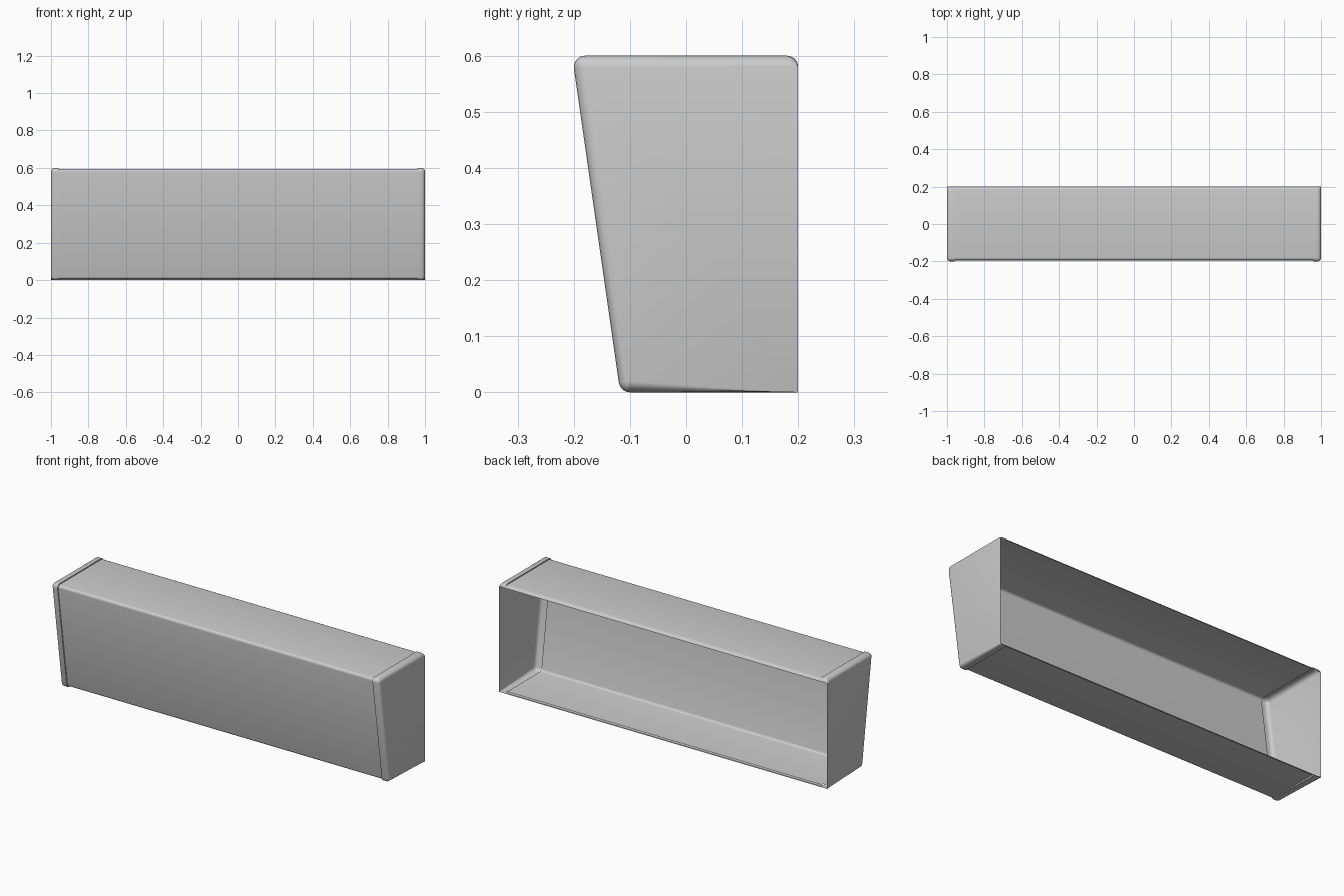
import bpy, bmesh
from math import cos, sin, radians

if "Cube" in bpy.data.objects:
    bpy.data.objects.remove(bpy.data.objects["Cube"])

R = 0.02  # corner radius of the end profile


def arc(cy, cz, ry, rz, a0, a1, n=4):
    return [(cy + ry * cos(radians(a0 + (a1 - a0) * i / n)),
             cz + rz * sin(radians(a0 + (a1 - a0) * i / n))) for i in range(n + 1)]


def profile(d):
    """Open side outline inset by d: back top, over the front, to back bottom."""
    r = R - d
    return (arc(0.18, 0.58, 0.02, r, 0, 90)
            + arc(-0.18, 0.58, r, r, 90, 188)
            + arc(-0.10, 0.02, r, r, 188, 270))


def loft(name, rings, cap_end=False):
    """Skin a list of (x, outline) rings; optionally close the last one."""
    bm = bmesh.new()
    rows = [[bm.verts.new((x, y, z)) for y, z in pts] for x, pts in rings]
    for a, b in zip(rows, rows[1:]):
        for i in range(len(a) - 1):
            bm.faces.new((a[i], a[i + 1], b[i + 1], b[i]))
    if cap_end:
        bm.faces.new(rows[-1])
    bmesh.ops.remove_doubles(bm, verts=bm.verts, dist=1e-5)
    bmesh.ops.recalc_face_normals(bm, faces=bm.faces)
    # open shell: make the front faces point outward
    front = min(bm.faces, key=lambda f: f.calc_center_median().y)
    if front.normal.y > 0:
        bmesh.ops.reverse_faces(bm, faces=bm.faces)
    me = bpy.data.meshes.new(name)
    bm.to_mesh(me)
    bm.free()
    ob = bpy.data.objects.new(name, me)
    bpy.context.collection.objects.link(ob)
    bpy.context.view_layer.objects.active = ob
    ob.select_set(True)
    bpy.ops.object.shade_smooth_by_angle(angle=radians(40))
    ob.select_set(False)
    return ob


# Long cover, open at the back, with a small lip along the bottom rear edge
STEP = 0.006
body = profile(STEP) + [(0.185, STEP), (0.19, 0.0), (0.2, 0.0)]
loft("cover", [(-0.96, body), (0.96, body)])

# End caps: step up from the cover, flange, rounded rim, flat end plate
rim = [(0.96, STEP), (0.96, 0.0), (0.98, 0.0), (0.988, 0.0015),
       (0.994, 0.006), (0.9985, 0.012), (1.0, R)]
caps = loft("end_caps", [(x, profile(d) + [(0.2, d if x > 0.96 else 0.0)])
                         for x, d in rim], cap_end=True)
# keep the lower rear corner square
for v in caps.data.vertices:
    if v.co.y > 0.199 and v.co.z < 0.1:
        v.co.z = 0.0
mirror = caps.modifiers.new("mirror", 'MIRROR')
mirror.use_mirror_merge = False
